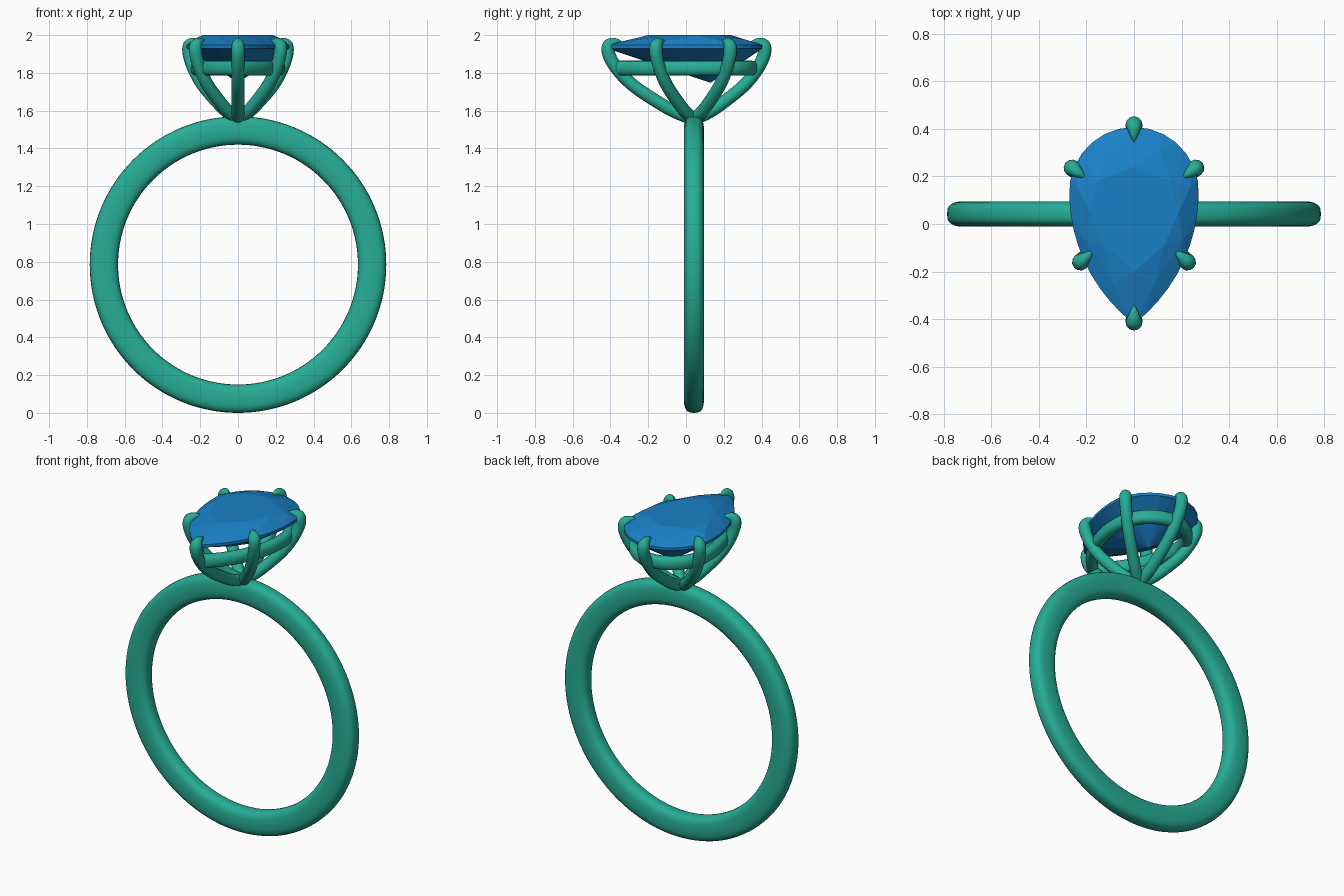
import bpy, bmesh, math
from mathutils import Vector

if "Cube" in bpy.data.objects:
    bpy.data.objects.remove(bpy.data.objects["Cube"])


def material(name, rgb):
    m = bpy.data.materials.new(name)
    m.diffuse_color = (*rgb, 1)
    m.use_nodes = True
    m.node_tree.nodes["Principled BSDF"].inputs["Base Color"].default_value = m.diffuse_color
    return m


METAL = material("green_metal", (0.02, 0.42, 0.31))
GEM = material("blue_gem", (0.01, 0.22, 0.58))


def finish(bm, name, mat, smooth=True):
    bmesh.ops.recalc_face_normals(bm, faces=bm.faces)
    me = bpy.data.meshes.new(name)
    bm.to_mesh(me)
    bm.free()
    me.materials.append(mat)
    ob = bpy.data.objects.new(name, me)
    bpy.context.collection.objects.link(ob)
    for p in me.polygons:
        p.use_smooth = smooth
    return ob


def sweep_loop(name, path, axis, out_half, axis_half, power, sides=24):
    """Sweep a rounded-rectangle section around a closed planar path."""
    bm, axis, n, rings = bmesh.new(), Vector(axis), len(path), []
    for i, p in enumerate(path):
        tangent = (path[(i + 1) % n] - path[i - 1]).normalized()
        out = tangent.cross(axis)
        ring = []
        for k in range(sides):
            c, s = (f(math.tau * k / sides) for f in (math.cos, math.sin))
            u = math.copysign(abs(c) ** (2 / power), c) * out_half
            v = math.copysign(abs(s) ** (2 / power), s) * axis_half
            ring.append(bm.verts.new(p + out * u + axis * v))
        rings.append(ring)
    for i in range(n):
        a, b = rings[i], rings[(i + 1) % n]
        for k in range(sides):
            j = (k + 1) % sides
            bm.faces.new((a[k], a[j], b[j], b[k]))
    return finish(bm, name, METAL)


def pear(t):
    """Pear outline: t in 0..1 from the point, up the right side, and around."""
    side = 1 if t <= 0.5 else -1
    u = 2 * t if t <= 0.5 else 2 - 2 * t
    R, r, cy = 0.702, 0.272, 0.135
    if u < 0.58:
        a = -math.asin((cy + 0.42) / R) * (1 - u / 0.58)
        x, y = r - R + R * math.cos(a), cy + R * math.sin(a)
    else:
        a = (u - 0.58) / 0.42 * math.pi / 2
        x, y = r * math.cos(a), cy + r * math.sin(a)
    return Vector((side * max(x, 0), y, 0))


# Finger band
band = [Vector((0.71 * math.cos(a), 0.042, 0.785 + 0.71 * math.sin(a)))
        for a in (math.tau * i / 128 for i in range(128))]
sweep_loop("finger_band", band, (0, 1, 0), 0.075, 0.053, 2.8)

# Pear-shaped gallery rail under the stone
rail = []
for i in range(96):
    p = pear(i / 96)
    rail.append(Vector((p.x * 0.8, p.y * 0.85, 1.825)))
sweep_loop("gallery_rail", rail, (0, 0, 1), 0.033, 0.04, 2.4, 16)

# Six claw prongs: (fraction of reach, height, radius) from the base upward
BASE = Vector((0, 0.042, 0))
PROFILE = [(0.0, 1.555, 0.034), (0.2, 1.585, 0.034), (0.46, 1.655, 0.034),
           (0.74, 1.74, 0.034), (0.92, 1.83, 0.034), (1.0, 1.90, 0.035)]
HOOK = [(0.0, 1.94, 0.036), (0.012, 1.956, 0.031), (0.035, 1.966, 0.021),
        (0.058, 1.967, 0.011), (0.072, 1.965, 0.002)]


def prong(name, x, y):
    tip = Vector((x, y, 0))
    reach = tip - BASE
    inward = -reach.normalized()
    pts = [(BASE + reach * f + Vector((0, 0, z)), r) for f, z, r in PROFILE]
    pts += [(tip + inward * d + Vector((0, 0, z)), r) for d, z, r in HOOK]
    cu = bpy.data.curves.new(name, 'CURVE')
    cu.dimensions = '3D'
    cu.bevel_depth = 1.0
    cu.bevel_resolution = 4
    cu.use_fill_caps = True
    sp = cu.splines.new('NURBS')
    sp.points.add(len(pts) - 1)
    for cp, (p, r) in zip(sp.points, pts):
        cp.co = (*p, 1)
        cp.radius = r
    sp.order_u = 3
    sp.use_endpoint_u = True
    sp.resolution_u = 6
    cu.materials.append(METAL)
    ob = bpy.data.objects.new(name, cu)
    bpy.context.collection.objects.link(ob)
    bpy.ops.object.select_all(action='DESELECT')
    ob.select_set(True)
    bpy.context.view_layer.objects.active = ob
    bpy.ops.object.convert(target='MESH')
    bpy.ops.object.shade_smooth_by_angle(angle=math.radians(50))


prong("front_prong", 0, -0.412)
prong("back_prong", 0, 0.417)
for label, s in (("left", -1), ("right", 1)):
    prong(label + "_front_prong", s * 0.225, -0.16)
    prong(label + "_back_prong", s * 0.26, 0.235)

# Faceted stone: hull of table, crown break, girdle, pavilion break and culet
bm = bmesh.new()


def gem_ring(count, shift, sx, sy, z):
    for i in range(count):
        p = pear(((i + shift) / count) % 1)
        bm.verts.new((p.x * sx, 0.05 + (p.y - 0.05) * sy, z))


gem_ring(8, 0, 0.70, 0.53, 2.0)
gem_ring(8, 0.5, 0.88, 0.80, 1.977)
gem_ring(32, 0, 1, 1, 1.947)
gem_ring(32, 0, 1, 1, 1.93)
gem_ring(8, 0.5, 0.5, 0.5, 1.845)
bm.verts.new((0, 0.13, 1.748))
hull = bmesh.ops.convex_hull(bm, input=bm.verts)
bmesh.ops.delete(bm, geom=[v for v in bm.verts if not v.link_faces], context='VERTS')
bmesh.ops.dissolve_limit(bm, angle_limit=math.radians(1), verts=bm.verts, edges=bm.edges)
finish(bm, "pear_stone", GEM, smooth=False)
